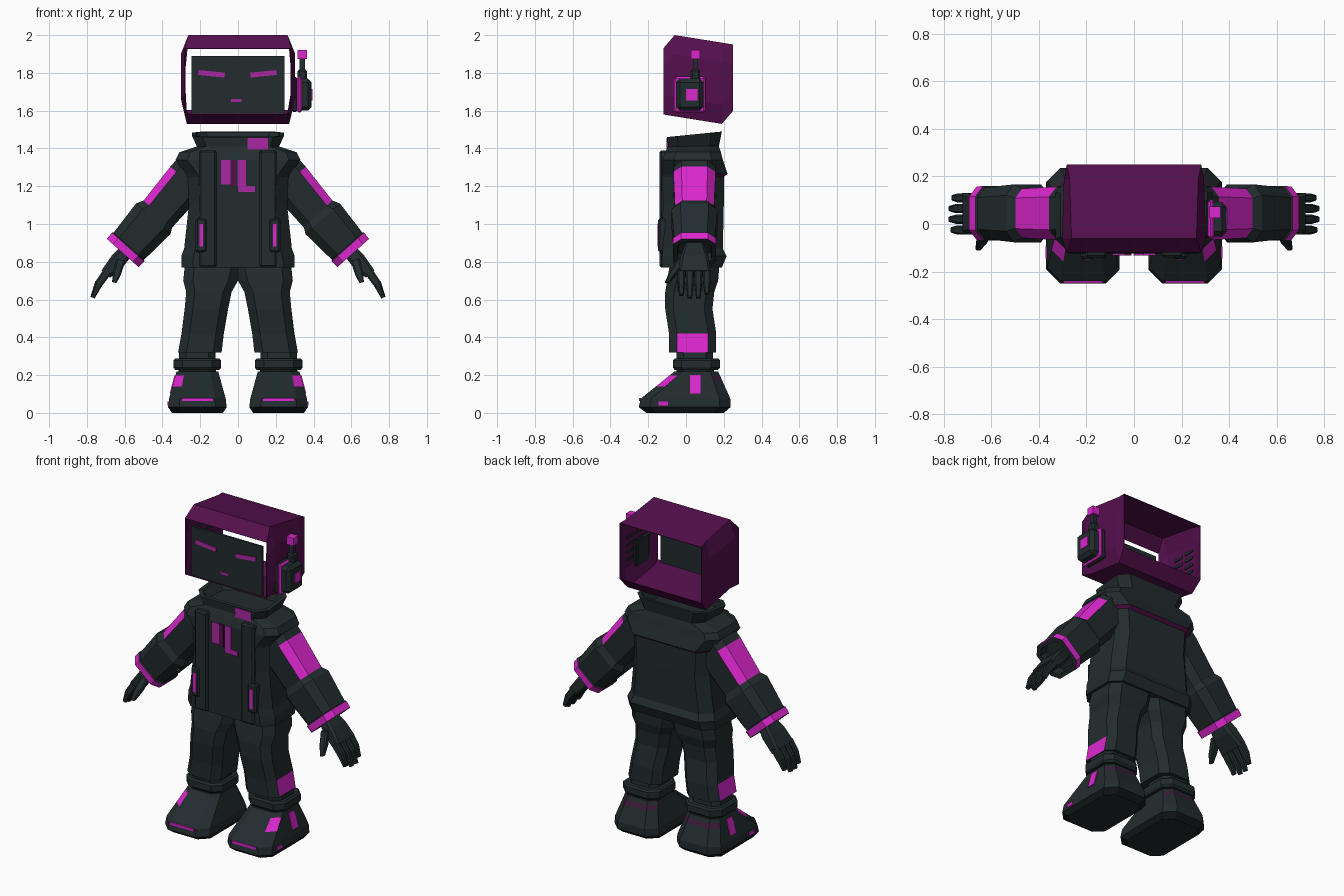
import bpy
import bmesh
from mathutils import Matrix, Vector

cube = bpy.data.objects.get("Cube")
if cube:
    bpy.data.objects.remove(cube)


def material(name, red, green, blue):
    mat = bpy.data.materials.new(name)
    mat.use_nodes = True
    mat.diffuse_color = (red, green, blue, 1)
    shader = mat.node_tree.nodes["Principled BSDF"]
    shader.inputs["Base Color"].default_value = (red, green, blue, 1)
    shader.inputs["Roughness"].default_value = .8
    return mat


dark = material("dark slate", .016, .025, .027)
black = material("black sole", .007, .011, .012)
pink = material("bright magenta", .72, .02, .62)
soft_pink = material("soft magenta", .4, .02, .36)
purple = material("deep purple", .09, .005, .075)
plum = material("dusky plum", .045, .012, .04)

# Segments around a chamfered ring, counted from the outer side
OUTER, BACK_OUTER, BACK, BACK_INNER, INNER, FRONT_INNER, FRONT, FRONT_OUTER = range(8)
ALL_ROUND = range(8)
HEEL = (BACK_OUTER, BACK, BACK_INNER)


def finish(name, bm, materials, mirror):
    """Turn a bmesh into an object, optionally mirrored across x."""
    bmesh.ops.recalc_face_normals(bm, faces=bm.faces)
    mesh = bpy.data.meshes.new(name)
    bm.to_mesh(mesh)
    bm.free()
    for mat in materials:
        mesh.materials.append(mat)
    obj = bpy.data.objects.new(name, mesh)
    bpy.context.collection.objects.link(obj)
    if mirror:
        obj.modifiers.new("Mirror", 'MIRROR')
    return obj


def skin(name, rings, base, paint=(), mirror=False, caps=True):
    """Bridge rings of points; paint lists (bands, segments, material)."""
    bm = bmesh.new()
    rows = [[bm.verts.new(point) for point in ring] for ring in rings]
    count = len(rows[0])
    for band, (low, high) in enumerate(zip(rows, rows[1:])):
        for seg in range(count):
            after = (seg + 1) % count
            face = bm.faces.new((low[seg], low[after], high[after], high[seg]))
            for slot, (bands, segments, mat) in enumerate(paint):
                if band in bands and seg in segments:
                    face.material_index = slot + 1
    if caps:
        bm.faces.new(rows[0])
        bm.faces.new(rows[-1])
    return finish(name, bm, [base] + [mat for bands, segments, mat in paint], mirror)


def ring(centre, u, v, a, b):
    """Chamfered rectangle with half sizes a along u and b along v."""
    c = .38 * min(a, b)
    corner = [(a, b - c), (a - c, b)]
    quarter = corner + [(-p, q) for p, q in reversed(corner)]
    outline = quarter + [(-p, -q) for p, q in quarter]
    outline = outline[-1:] + outline[:-1]
    return [centre + u * p + v * q for p, q in outline]


def column(name, levels, base=dark, paint=(), mirror=False, x=0, lean=0, slope=0):
    """Upright part from levels of (height, half width, front, back)."""
    side, depth = Vector((1, 0, 0)), Vector((0, 1, slope))
    rings = [ring(Vector((x + lean * z, (front + back) / 2, z)), side, depth, half, (back - front) / 2)
             for z, half, front, back in levels]
    return skin(name, rings, base, paint, mirror)


def limb(name, start, end, stations, paint=()):
    """Slanted part from stations of (fraction, half size, half depth if different)."""
    start, end = Vector(start), Vector(end)
    along = end - start
    side, depth = Vector((-along.z, 0, along.x)).normalized(), Vector((0, 1, 0))
    rings = [ring(start.lerp(end, t), side, depth, half, wide[0] if wide else half)
             for t, half, *wide in stations]
    return skin(name, rings, dark, paint, mirror=True)


def box(name, centre, size, mat, mirror=False, roll=0, bevel=0):
    """Box rolled about the front-back axis, with optional chamfered edges."""
    bm = bmesh.new()
    place = Matrix.Translation(centre) @ Matrix.Rotation(roll, 4, 'Y') @ Matrix.Diagonal((*size, 1))
    bmesh.ops.create_cube(bm, size=1, matrix=place)
    if bevel:
        bmesh.ops.bevel(bm, geom=bm.edges[:], offset=bevel, segments=1, affect='EDGES')
    return finish(name, bm, [mat], mirror)


# Jacket body, with a purple seam under the shoulder yoke
chest = -.125
column("jacket_body", [
    (.77, .3, chest, .19), (.83, .3, chest, .215), (.87, .285, chest, .195),
    (1.1, .26, chest, .2), (1.25, .27, chest, .2), (1.265, .28, chest, .22),
    (1.34, .33, chest, .195), (1.38, .31, -.11, .185), (1.42, .19, -.09, .17)],
    paint=[([4], HEEL, purple)])
box("jacket_flap", (.16, -.12, 1.08), (.09, .04, .62), dark, mirror=True, bevel=.01)
box("pocket", (.195, -.12, .94), (.06, .055, .18), dark, mirror=True, bevel=.01)
box("pocket_zip", (.195, -.148, .94), (.02, .008, .12), pink, mirror=True)

# Chest paint stripes
for name, x, z, width, height, mat in (
        ("outer_stripe", -.065, 1.275, .05, .13, soft_pink),
        ("middle_stripe", -.025, 1.27, .03, .14, purple),
        ("inner_stripe", .02, 1.27, .045, .14, soft_pink),
        ("lower_stripe", .045, 1.185, .09, .03, soft_pink)):
    box(name, (x, chest - .003, z), (width, .008, height), mat)

# Open collar
column("collar", [(1.38, .2, -.09, .17), (1.475, .243, -.1, .19),
                  (1.475, .22, -.08, .17), (1.41, .18, -.07, .15)], slope=.1)
box("collar_patch", (.105, -.098, 1.425), (.11, .009, .06), soft_pink)

# Arms: upper sleeve with a bright panel, forearm with a bright open cuff
middle = .045
limb("upper_sleeve", (.24, middle, 1.27), (.46, middle, 1.01),
     [(-.1, .11), (.15, .112), (.9, .103), (1, .1)],
     [([1], (FRONT_OUTER, OUTER, BACK_OUTER), pink)])
limb("forearm_sleeve", (.42, middle, 1.06), (.61, middle, .846),
     [(0, .1), (.15, .122), (.83, .108), (.85, .115), (1, .113), (1, .09), (.8, .085)],
     [([3], ALL_ROUND, pink)])

# Hands
limb("palm", (.57, middle, .88), (.7, middle, .735),
     [(0, .035, .05), (.5, .042, .075), (1, .03, .085)])
for finger, reach in enumerate((.9, 1, 1, .85)):
    knuckle = Vector((.69, .045 * finger - .025, .75))
    bend = knuckle + Vector((.05, 0, -.07)) * reach
    tip = bend + Vector((.03, 0, -.07)) * reach
    limb(f"finger_base_{finger}", knuckle, bend, [(0, .023, .02), (1, .021, .019)])
    limb(f"finger_tip_{finger}", bend, tip, [(-.1, .021, .019), (1, .012)])
limb("thumb", (.62, -.02, .81), (.655, -.1, .69), [(0, .024), (.6, .022), (1, .012)])

# Trouser legs with a bright patch at the outer hem
column("trouser_leg", [
    (.32, .115, -.09, .16), (.42, .112, -.09, .16), (.55, .115, -.11, .14),
    (.64, .12, -.11, .15), (.7, .145, -.1, .17), (.82, .15, -.08, .18)],
    paint=[([0], [OUTER], pink)], mirror=True, x=.25, lean=-.15)

# Boots: dark sole and an upper that tapers back towards the ankle
foot = .215
upper = [(.075 + .145 * t, .15 - .04 * t, .18 * t - .24, .235 - .065 * t)
         for t in (0, .45, .65, .85, 1)]
column("boot", [(0, .135, -.21, .2), (.03, .155, -.25, .235)] + upper,
       paint=[([0], ALL_ROUND, black), ([3, 4], [FRONT_OUTER], pink), ([4], HEEL, plum)],
       mirror=True, x=foot)
column("ankle", [(.2, .1, -.05, .15), (.35, .095, -.05, .14)], mirror=True, x=foot)
column("ankle_strap", [(.228, .118, -.06, .17), (.24, .126, -.07, .18),
                       (.278, .126, -.07, .18), (.288, .116, -.06, .17)], mirror=True, x=foot)
box("toe_strip", (foot, -.244, .07), (.165, .009, .015), pink, mirror=True)
box("boot_side_patch", (.345, .05, .15), (.008, .055, .1), pink, mirror=True, roll=-.25)
box("boot_toe_mark", (.369, -.12, .05), (.008, .05, .02), pink, mirror=True)

# Head casing: hollow, open at front and back
casing = []
for y, top, bottom, bulge in ((-.12, 1.93, 1.58, 0), (-.06, 2, 1.57, .02),
                              (.19, 1.96, 1.53, .012), (.25, 1.95, 1.6, 0)):
    wide, narrow = .283 + bulge, .283 - bulge
    right = [(narrow, top), (wide, top - .1), (wide, bottom + .1), (narrow, bottom)]
    outline = right + [(-x, z) for x, z in reversed(right)]
    casing.append([(x, y, z) for x, z in outline])
wall = skin("head_casing", casing, purple, caps=False).modifiers.new("Wall", 'SOLIDIFY')
wall.thickness = .006

# Vent slots on the inner walls
for row in range(4):
    for name, y in (("front_vent", .045), ("rear_vent", .14)):
        box(f"{name}_{row}", (.295 - .04 * y, y, 1.69 + .045 * row), (.009, .07, .016), dark, mirror=True)

# Screen with a sleepy face
face = -.115
box("screen", (0, -.106, 1.735), (.49, .014, .31), dark)
for name, x, roll in (("right_eye", -.14, .1), ("left_eye", .135, -.1)):
    box(name, (x, face, 1.795), (.14, .006, .026), soft_pink, roll=roll)
box("mouth", (-.01, face, 1.655), (.055, .006, .016), soft_pink)

# Ear piece with antenna
box("ear_body", (.335, .02, 1.685), (.11, .145, .17), dark, bevel=.02)
box("ear_rim", (.325, .02, 1.685), (.025, .165, .19), pink, bevel=.009)
box("ear_pad", (.3, .02, 1.685), (.03, .16, .185), dark, bevel=.009)
box("ear_light", (.39, .03, 1.685), (.009, .06, .06), pink)
box("antenna_base", (.34, .05, 1.79), (.05, .05, .06), dark, bevel=.01)
box("antenna_rod", (.34, .05, 1.84), (.028, .028, .08), dark)
box("antenna_tip", (.34, .05, 1.897), (.048, .048, .048), pink)
